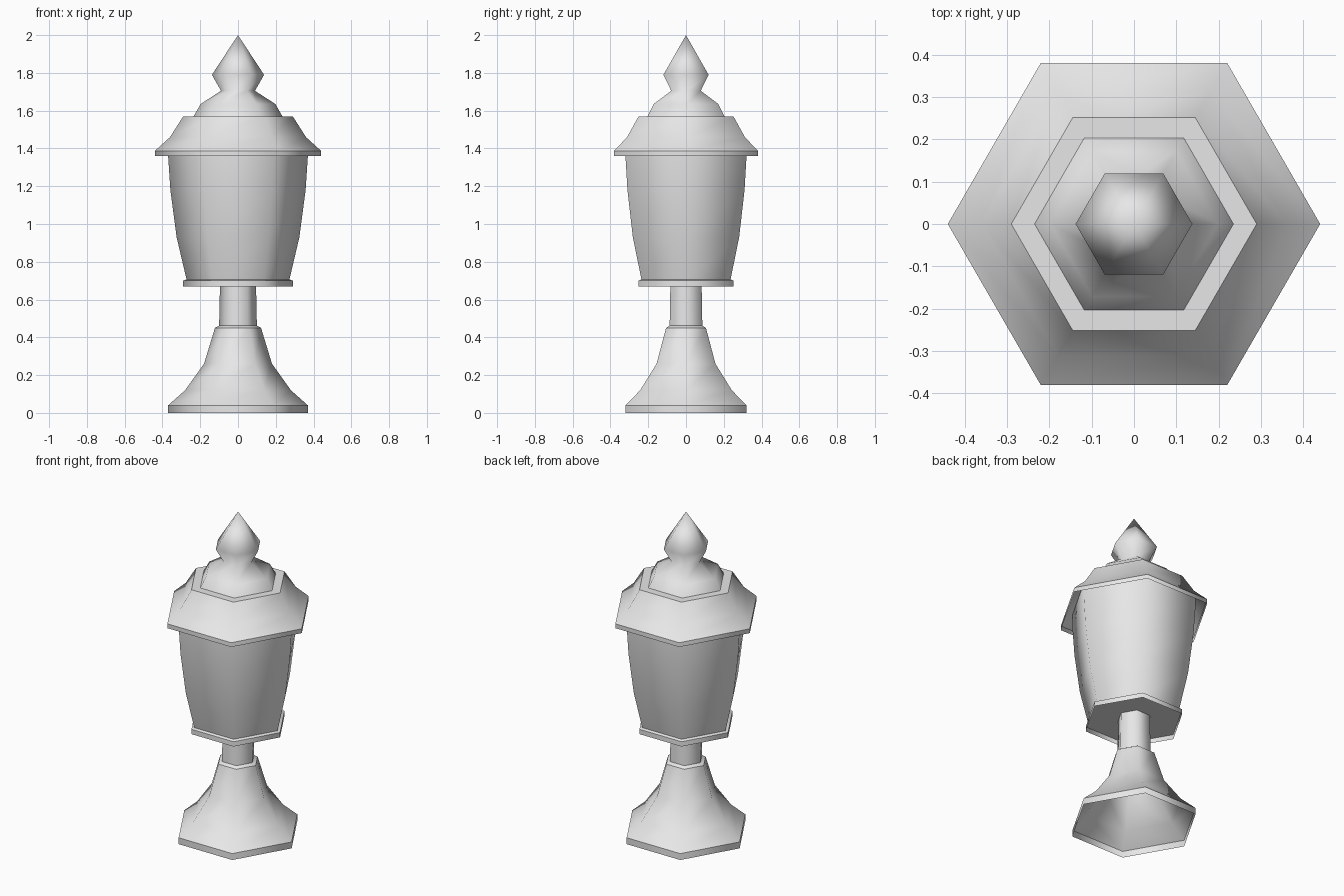
import bpy
import bmesh
from math import cos, sin, tau

SIDES = 6

if "Cube" in bpy.data.objects:
    bpy.data.objects.remove(bpy.data.objects["Cube"], do_unlink=True)

# One plain grey finish
grey = bpy.data.materials.new("light_grey")
grey.use_nodes = True
colour = (0.8, 0.8, 0.8, 1)
grey.diffuse_color = colour
grey.node_tree.nodes["Principled BSDF"].inputs["Base Color"].default_value = colour


def lathe(name, *runs):
    """Turn runs of (radius, z) into a smooth six-sided shell, sharp where runs meet."""
    bm = bmesh.new()
    previous = None
    for run in runs:
        for step, (radius, z) in enumerate(run):
            if step == 0 and previous:
                continue
            ring = [bm.verts.new((radius * cos(tau * k / SIDES),
                                  radius * sin(tau * k / SIDES), z))
                    for k in range(SIDES)]
            if previous:
                for k in range(SIDES):
                    n = (k + 1) % SIDES
                    face = bm.faces.new((previous[k], previous[n], ring[n], ring[k]))
                    face.smooth = True
            previous = ring
        for k in range(SIDES):
            edge = bm.edges.get((previous[k], previous[(k + 1) % SIDES]))
            edge.smooth = False
    # Close any rings that shrink to a point
    bmesh.ops.remove_doubles(bm, verts=bm.verts[:], dist=0.0001)
    mesh = bpy.data.meshes.new(name)
    bm.to_mesh(mesh)
    bm.free()
    mesh.materials.append(grey)
    obj = bpy.data.objects.new(name, mesh)
    bpy.context.collection.objects.link(obj)
    return obj


# Hollow flared foot with a narrow shoulder
lathe("foot",
      [(0.37, 0), (0.37, 0.04)],
      [(0.37, 0.04), (0.28, 0.12), (0.18, 0.26), (0.122, 0.45)],
      [(0.122, 0.45), (0.1, 0.462)])

# Slightly tapered post
lathe("post", [(0.1, 0.46), (0.095, 0.7)])

# Collar under the lantern, with a recessed floor
lathe("collar_floor", [(0.09, 0.698), (0.288, 0.698)])
lathe("collar",
      [(0.29, 0.67), (0.29, 0.7)],
      [(0.29, 0.7), (0.27, 0.708)])

# Bowed lantern body
lathe("lantern_body",
      [(0.272, 0.705), (0.325, 0.93), (0.358, 1.18), (0.37, 1.36), (0.37, 1.445)])

# Hollow roof with a flat ledge on top
lathe("roof",
      [(0.44, 1.36), (0.44, 1.387)],
      [(0.44, 1.387), (0.36, 1.46), (0.29, 1.57)],
      [(0.29, 1.57), (0.235, 1.57)])

# Domed cap and pointed finial
lathe("finial",
      [(0.235, 1.57), (0.198, 1.635), (0.09, 1.705), (0.138, 1.79), (0, 2)])
